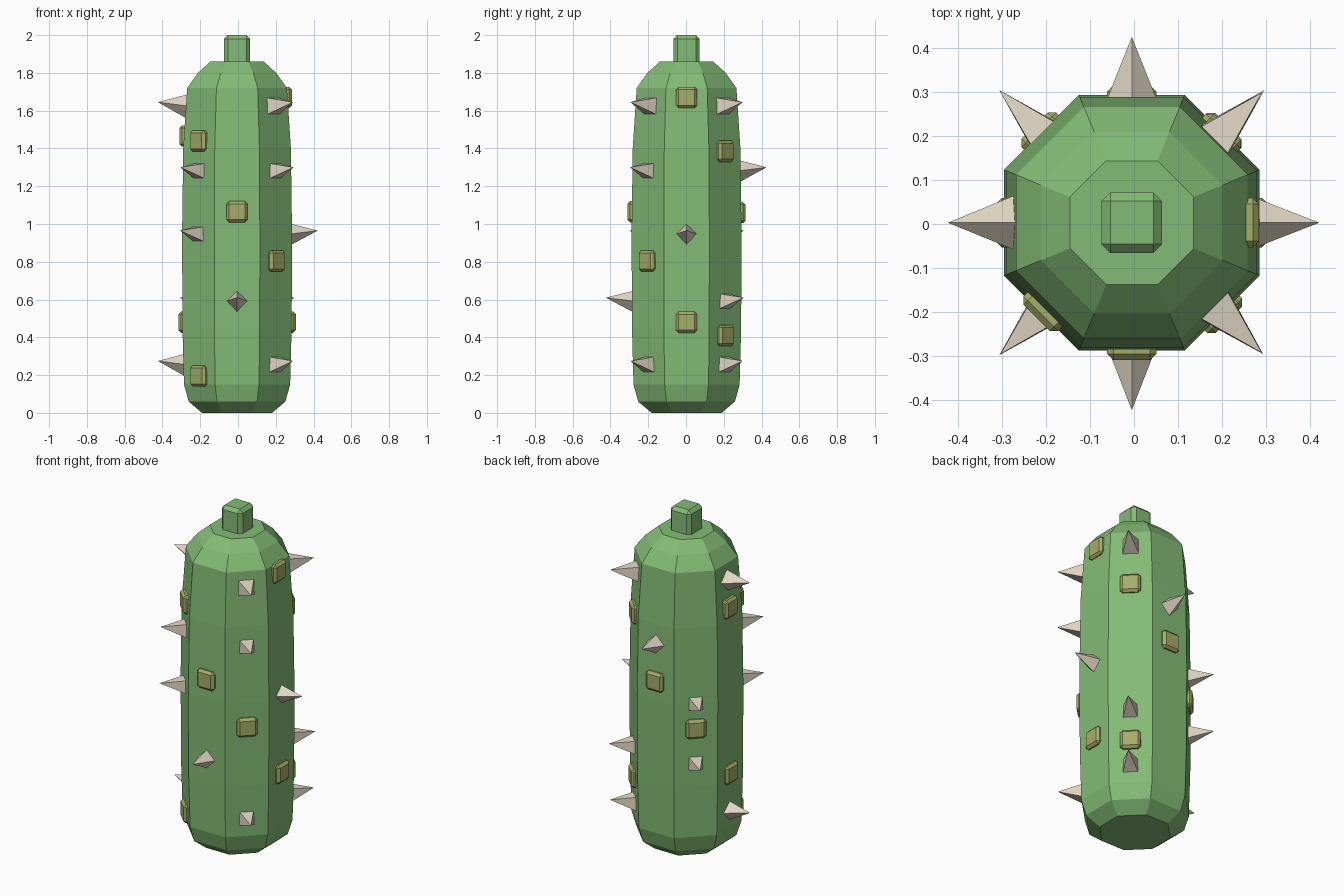
import bpy, bmesh
from math import cos, sin, pi, radians
from mathutils import Vector, Matrix

if "Cube" in bpy.data.objects:
    bpy.data.objects.remove(bpy.data.objects["Cube"])

CX, CY = -0.005, 0.003      # body axis


def material(name, rgb):
    m = bpy.data.materials.new(name)
    m.diffuse_color = (*rgb, 1)
    m.use_nodes = True
    m.node_tree.nodes["Principled BSDF"].inputs["Base Color"].default_value = m.diffuse_color
    return m


GREEN = material("body_green", (0.23, 0.50, 0.18))
IVORY = material("thorn_ivory", (0.75, 0.68, 0.55))
OLIVE = material("bump_olive", (0.38, 0.42, 0.14))


def finish(bm, name, mat):
    bmesh.ops.recalc_face_normals(bm, faces=bm.faces)
    me = bpy.data.meshes.new(name)
    bm.to_mesh(me)
    bm.free()
    me.materials.append(mat)
    ob = bpy.data.objects.new(name, me)
    bpy.context.collection.objects.link(ob)
    return ob


def bevelled_box(name, mat, size, matrix, bevel):
    bm = bmesh.new()
    bmesh.ops.create_cube(bm, size=1)
    bmesh.ops.scale(bm, vec=size, verts=bm.verts)
    bmesh.ops.bevel(bm, geom=bm.edges[:], offset=bevel, segments=1,
                    affect='EDGES', profile=0.5)
    bmesh.ops.transform(bm, matrix=matrix, verts=bm.verts)
    return finish(bm, name, mat)


# Octagonal body: (z, distance from axis to flat side)
profile = [(0, 0.185), (0.06, 0.256), (0.15, 0.281), (0.45, 0.289), (0.95, 0.291),
           (1.40, 0.285), (1.72, 0.264), (1.80, 0.207), (1.86, 0.141)]
bm = bmesh.new()
rings = []
for z, r in profile:
    R = r / cos(pi / 8)
    rings.append([bm.verts.new((CX + R * cos(pi / 8 + i * pi / 4),
                                CY + R * sin(pi / 8 + i * pi / 4), z)) for i in range(8)])
for a, b in zip(rings, rings[1:]):
    for i in range(8):
        j = (i + 1) % 8
        bm.faces.new((a[i], a[j], b[j], b[i]))
bm.faces.new(rings[0][::-1])
bm.faces.new(rings[-1])
finish(bm, "body", GREEN)

# Stem on top
bevelled_box("stem", GREEN, (0.138, 0.138, 0.16),
             Matrix.Translation((CX, CY, 1.92)), 0.02)


# Thorns: four-sided spikes tilted slightly up; diamonds on the axes, squares on diagonals
def thorn(angle, z_tip, r_tip):
    a = radians(angle)
    out, side, up = Vector((cos(a), sin(a), 0)), Vector((-sin(a), cos(a), 0)), Vector((0, 0, 1))
    axis = Vector((CX, CY, 0))
    base = axis + out * 0.265 + up * (z_tip - 0.02)
    tip_point = axis + out * r_tip + up * z_tip
    n = (tip_point - base).normalized()
    v = n.cross(side)
    turn = pi / 4 if angle % 90 else 0
    bm = bmesh.new()
    ring = [bm.verts.new(base + 0.063 * (cos(turn + k * pi / 2) * side + sin(turn + k * pi / 2) * v))
            for k in range(4)]
    tip = bm.verts.new(tip_point)
    bm.faces.new(ring)
    for k in range(4):
        bm.faces.new((ring[k], ring[(k + 1) % 4], tip))
    finish(bm, "thorn", IVORY)


for z, r, angles in [(1.645, 0.419, (180, 315, 45)), (1.30, 0.423, (225, 315, 90)),
                     (0.965, 0.427, (225, 0, 135)), (0.61, 0.427, (270, 45, 135)),
                     (0.275, 0.419, (180, 315, 45))]:
    for angle in angles:
        thorn(angle, z, r)

# Bumps: (angle, z, outer distance)
for angle, z, r in [(270, 1.065, 0.313), (90, 1.06, 0.313), (225, 1.44, 0.307), (225, 0.195, 0.305),
                    (315, 0.805, 0.313), (135, 0.80, 0.313), (0, 1.67, 0.29), (180, 1.465, 0.306),
                    (180, 0.48, 0.311), (0, 0.48, 0.311), (45, 1.385, 0.308), (45, 0.41, 0.311)]:
    a = radians(angle)
    d = r - 0.03
    place = Matrix.Translation((CX + d * cos(a), CY + d * sin(a), z)) @ Matrix.Rotation(a, 4, 'Z')
    bevelled_box("bump", OLIVE, (0.06, 0.112, 0.112), place, 0.014)
